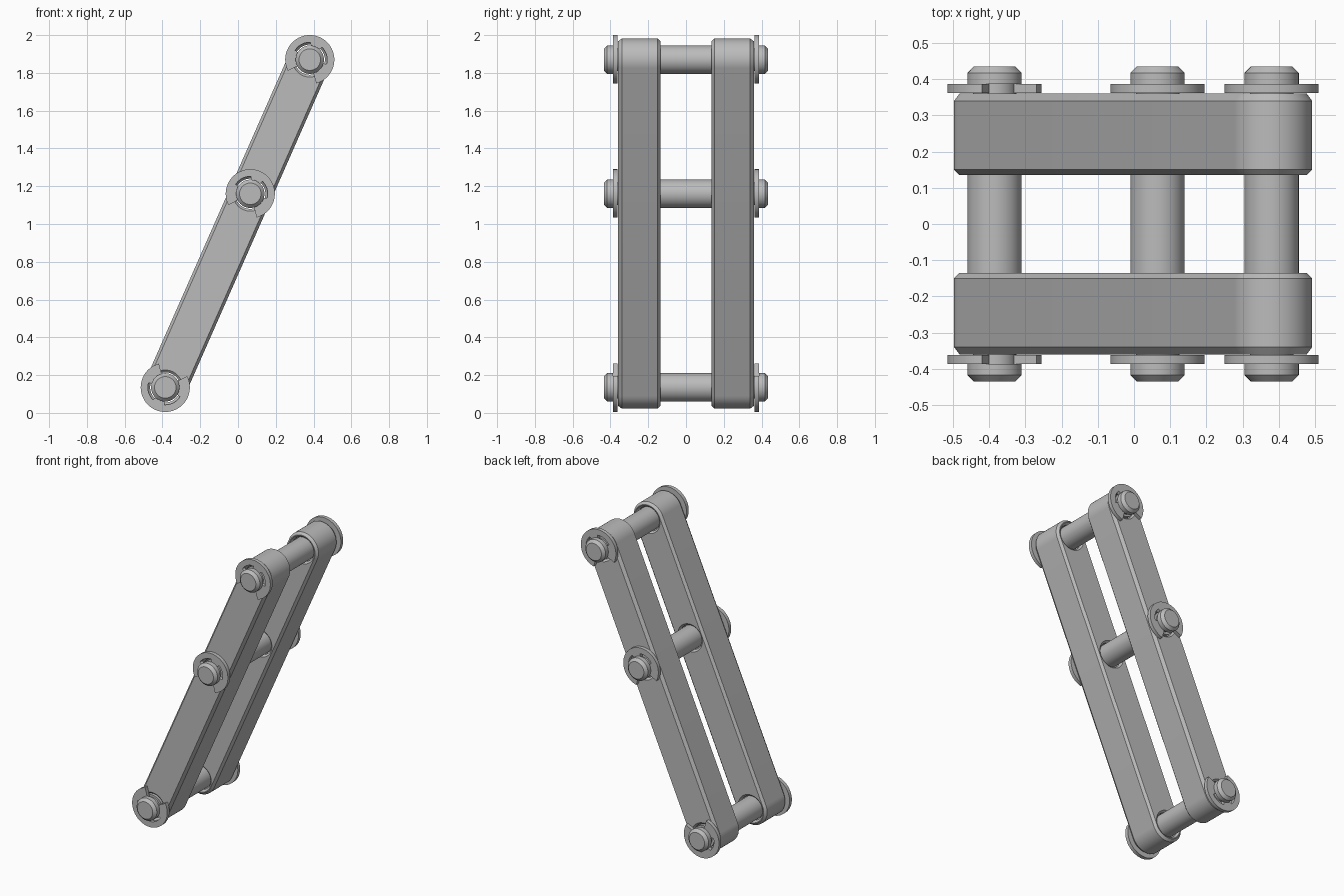
import bpy, bmesh
from math import sin, cos, pi, atan2, radians, hypot

cube = bpy.data.objects.get("Cube")
if cube:
    bpy.data.objects.remove(cube)

# Layout in the x/z plane
LOW, MID, TOP = (-0.385, 0.135), (0.065, 1.16), (0.38, 1.87)
PINS = {"lower": LOW, "middle": MID, "upper": TOP}
LEAN = atan2(TOP[1] - LOW[1], TOP[0] - LOW[0])
SEG = 64

steel = bpy.data.materials.new("grey steel")
steel.use_nodes = True
GREY = (0.5, 0.5, 0.5, 1)
steel.diffuse_color = GREY
steel.node_tree.nodes["Principled BSDF"].inputs["Base Color"].default_value = GREY


def loft(bm, loops):
    """Skin closed loops of equal length and cap both ends."""
    rings = [[bm.verts.new(p) for p in loop] for loop in loops]
    n = len(rings[0])
    for a, b in zip(rings, rings[1:]):
        for i in range(n):
            j = (i + 1) % n
            bm.faces.new((a[i], a[j], b[j], b[i]))
    bm.faces.new(rings[0])
    bm.faces.new(rings[-1])


def circle(centre, r, y):
    return [(centre[0] + r * cos(2 * pi * i / SEG), y,
             centre[1] + r * sin(2 * pi * i / SEG)) for i in range(SEG)]


def stadium(r, y):
    """Rounded bar outline from the lower to the upper pin."""
    half = SEG // 2
    pts = []
    for c, start in ((TOP, LEAN - pi / 2), (LOW, LEAN + pi / 2)):
        for i in range(half + 1):
            a = start + pi * i / half
            pts.append((c[0] + r * cos(a), y, c[1] + r * sin(a)))
    return pts


def make(name, bm):
    bmesh.ops.recalc_face_normals(bm, faces=bm.faces)
    mesh = bpy.data.meshes.new(name)
    bm.to_mesh(mesh)
    bm.free()
    mesh.materials.append(steel)
    ob = bpy.data.objects.new(name, mesh)
    bpy.context.collection.objects.link(ob)
    return ob


def smooth(ob):
    bpy.ops.object.select_all(action="DESELECT")
    ob.select_set(True)
    bpy.context.view_layer.objects.active = ob
    bpy.ops.object.shade_smooth_by_angle(angle=radians(25))


# Pins with chamfered ends and a clip groove near each end
half_pin = [(0.057, 0.435), (0.075, 0.417), (0.075, 0.387), (0.06, 0.387),
            (0.06, 0.36), (0.075, 0.36)]
for name, c in PINS.items():
    profile = half_pin + [(r, -y) for r, y in reversed(half_pin)]
    bm = bmesh.new()
    loft(bm, [circle(c, r, y) for r, y in profile])
    smooth(make(name + "_pin", bm))


# Chamfered side bars with countersunk pin holes
def side_bar(name, s):
    bm = bmesh.new()
    loft(bm, [stadium(r, s * y) for r, y in
              ((0.097, 0.135), (0.112, 0.15), (0.112, 0.34), (0.097, 0.36))])
    bar = make(name, bm)
    bm = bmesh.new()
    for c in PINS.values():
        loft(bm, [circle(c, r, s * y) for r, y in
                  ((0.104, 0.123), (0.08, 0.147), (0.08, 0.348), (0.104, 0.372))])
    cutter = make(name + "_hole_cutter", bm)
    cutter.hide_render = True
    mod = bar.modifiers.new("holes", "BOOLEAN")
    mod.operation, mod.solver, mod.object = "DIFFERENCE", "EXACT", cutter
    bpy.context.view_layer.update()
    cut = bpy.data.meshes.new_from_object(
        bar.evaluated_get(bpy.context.evaluated_depsgraph_get()))
    bar.modifiers.clear()
    bar.data = cut
    bpy.data.objects.remove(cutter)
    smooth(bar)


side_bar("front_bar", -1)
side_bar("back_bar", 1)


# Retaining clips: open ring with two teeth and a lobe touching the groove
def inner_radius(deg):
    d = abs(deg)
    return 0.092 if 98 < d < 160 else 0.061


def clip(name, c, throat, s):
    steps = [39 + (321 - 39) * i / 94 for i in range(95)]
    rel = [a if a <= 180 else a - 360 for a in steps]
    ang = [throat + radians(a) for a in steps]
    outer = [(0.13, a) for a in ang]
    inner = [(inner_radius(d), a) for d, a in zip(rel, ang)]
    bm = bmesh.new()
    layers = []
    for y in (0.362, 0.386):
        layers.append([[bm.verts.new((c[0] + r * cos(a), s * y, c[1] + r * sin(a)))
                        for r, a in edge] for edge in (outer, inner)])
    (o0, i0), (o1, i1) = layers
    for k in range(len(ang) - 1):
        for a, b in ((o0, i0), (o1, i1), (o0, o1), (i0, i1)):
            bm.faces.new((a[k], a[k + 1], b[k + 1], b[k]))
    for k in (0, -1):
        bm.faces.new((o0[k], i0[k], i1[k], o1[k]))
    smooth(make(name, bm))


for name, c in PINS.items():
    throat = LEAN if name == "lower" else LEAN + pi
    clip("front_" + name + "_clip", c, throat, -1)
    clip("back_" + name + "_clip", c, throat, 1)
